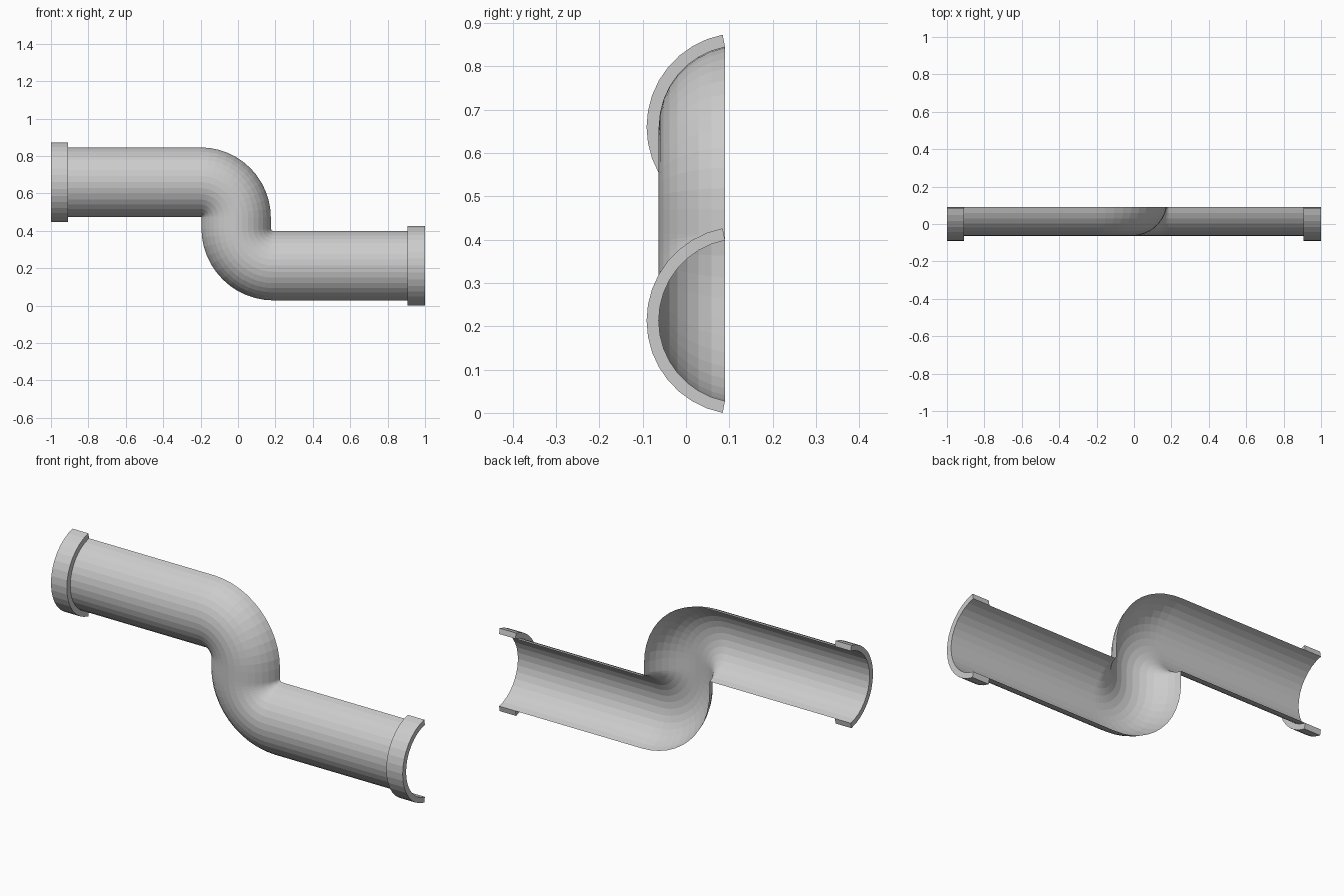
import bpy, bmesh
from math import sin, cos, pi, radians

if "Cube" in bpy.data.objects:
    bpy.data.objects.remove(bpy.data.objects["Cube"])

HALF = radians(79)      # half sweep of the open cross-section
SIDES = 16
R_TUBE, R_COLLAR = 0.189, 0.217
CY = 0.126              # axis of the pipe in y
Z_HIGH, Z_LOW = 0.66, 0.213


def ring(bm, x, z, ang, r):
    """Open arc of vertices square to a path heading at ang in the xz plane."""
    out = []
    for i in range(SIDES + 1):
        a = -HALF + 2 * HALF * i / SIDES
        n = r * sin(a)
        out.append(bm.verts.new((x - n * sin(ang), CY - r * cos(a), z + n * cos(ang))))
    return out


def bridge(bm, a, b):
    for i in range(len(a) - 1):
        bm.faces.new((a[i], b[i], b[i + 1], a[i + 1]))


def finish(bm, name):
    me = bpy.data.meshes.new(name)
    bm.to_mesh(me)
    bm.free()
    ob = bpy.data.objects.new(name, me)
    bpy.context.collection.objects.link(ob)
    return ob


def bend(cx, cz, r, start, end, turn, steps=12):
    """Path stations (x, z, heading) along a quarter bend."""
    pts = []
    for i in range(steps + 1):
        t = start + (end - start) * i / steps
        pts.append((cx + r * cos(t), cz + r * sin(t), t + turn))
    return pts


# S-shaped half pipe: straight run, two opposite bends, straight run
path = [(-1.0, Z_HIGH, 0)]
path += bend(-0.20, Z_HIGH - 0.19, 0.19, pi / 2, 0, -pi / 2)
path += bend(0.19, Z_LOW + 0.20, 0.20, pi, 1.5 * pi, -1.5 * pi)
path += [(1.0, Z_LOW, 0)]
bm = bmesh.new()
rings = [ring(bm, x, z, a, R_TUBE) for x, z, a in path]
for a, b in zip(rings, rings[1:]):
    bridge(bm, a, b)
finish(bm, "half_pipe")


# Thick half-ring collars at both ends
def collar(name, x0, x1, z):
    bm = bmesh.new()
    loops = [ring(bm, x, z, 0, r) for x, r in
             ((x0, R_TUBE), (x0, R_COLLAR), (x1, R_COLLAR), (x1, R_TUBE))]
    for i in range(4):
        bridge(bm, loops[i], loops[(i + 1) % 4])
    for k in (0, -1):
        bm.faces.new([l[k] for l in loops])
    bmesh.ops.recalc_face_normals(bm, faces=bm.faces)
    finish(bm, name)


collar("upper_collar", -1.0, -0.91, Z_HIGH)
collar("lower_collar", 0.907, 1.0, Z_LOW)
